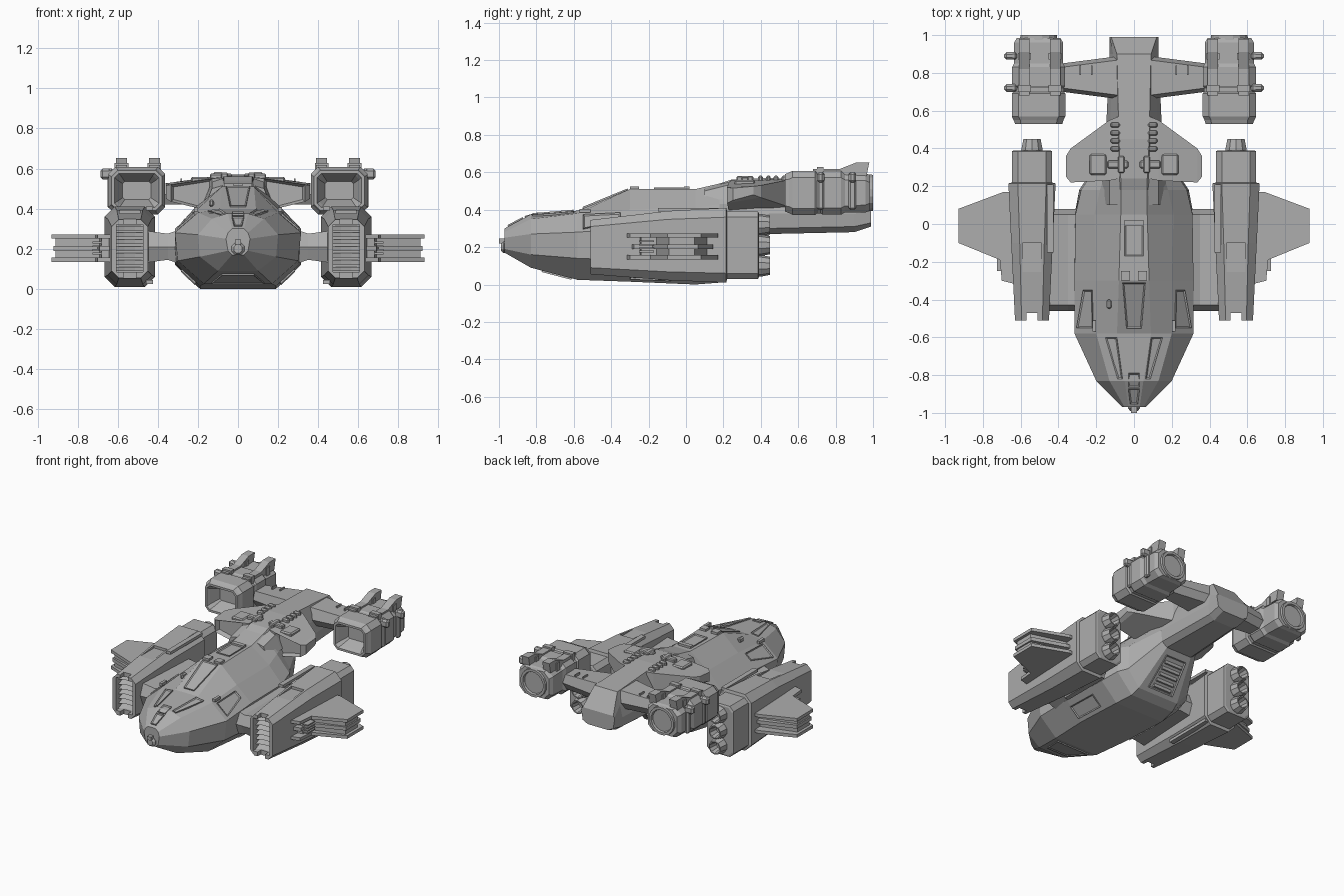
import bpy, bmesh, math
from mathutils import Vector
from mathutils.bvhtree import BVHTree

cube = bpy.data.objects.get("Cube")
if cube:
    bpy.data.objects.remove(cube)

grey = bpy.data.materials.new("hull grey")
grey.use_nodes = True
grey.diffuse_color = (0.42, 0.42, 0.42, 1)
grey.node_tree.nodes["Principled BSDF"].inputs["Base Color"].default_value = (0.42, 0.42, 0.42, 1)


def finish(name, bm, mirror=False, bevel=0):
    bmesh.ops.recalc_face_normals(bm, faces=bm.faces[:])
    mesh = bpy.data.meshes.new(name)
    bm.to_mesh(mesh)
    bm.free()
    mesh.materials.append(grey)
    obj = bpy.data.objects.new(name, mesh)
    bpy.context.collection.objects.link(obj)
    if bevel:
        mod = obj.modifiers.new("bevel", "BEVEL")
        mod.width, mod.segments = bevel, 1
    if mirror:
        obj.modifiers.new("mirror", "MIRROR")
    return obj


def loft_mesh(rings):
    # skin a list of rings with equal point counts and cap both ends
    bm = bmesh.new()
    loops = [[bm.verts.new(p) for p in ring] for ring in rings]
    n = len(loops[0])
    for a, b in zip(loops, loops[1:]):
        for i in range(n):
            j = (i + 1) % n
            bm.faces.new((a[i], a[j], b[j], b[i]))
    bm.faces.new(loops[0])
    bm.faces.new(loops[-1])
    bmesh.ops.recalc_face_normals(bm, faces=bm.faces[:])
    return bm


def loft(name, rings, mirror=True, bevel=0):
    return finish(name, loft_mesh(rings), mirror, bevel)


def prism(name, outline, z0, z1, mirror=True, bevel=0):
    return loft(name, [[(x, y, z) for x, y in outline] for z in (z0, z1)], mirror, bevel)


def box(name, x, y, z, mirror=True, bevel=0):
    outline = [(x[0], y[0]), (x[1], y[0]), (x[1], y[1]), (x[0], y[1])]
    return prism(name, outline, z[0], z[1], mirror, bevel)


def octagon(y, cx, cz, w, h, c):
    # chamfered rectangle across the length axis
    half = [(w, -h + c), (w, h - c), (w - c, h), (c - w, h),
            (-w, h - c), (-w, c - h), (c - w, -h), (w - c, -h)]
    return [(cx + x, y, cz + z) for x, z in half]


def circle(y, cx, cz, r, n):
    return [(cx + r * math.cos(math.tau * (i + .5) / n), y,
             cz + r * math.sin(math.tau * (i + .5) / n)) for i in range(n)]


def cut(obj, x, y, z):
    cutter = box("cutter", x, y, z, False)
    cutter.hide_render = True
    mod = obj.modifiers.new("cut", "BOOLEAN")
    mod.object, mod.operation, mod.solver = cutter, "DIFFERENCE", "EXACT"
    bpy.context.view_layer.objects.active = obj
    bpy.ops.object.modifier_apply(modifier=mod.name)
    bpy.data.objects.remove(cutter)


# fuselage and tail boom: half sections from keel to spine
sections = [
    (-.97, (.03, .17), (.05, .19), (.06, .25), (.05, .28), (.03, .30)),
    (-.83, (.10, .09), (.19, .16), (.20, .27), (.13, .35), (.05, .375)),
    (-.58, (.17, .025), (.30, .14), (.315, .28), (.20, .38), (.09, .395)),
    (-.30, (.19, .015), (.315, .13), (.315, .30), (.20, .40), (.08, .51)),
    (.05, (.19, 0), (.315, .12), (.31, .30), (.21, .41), (.07, .51)),
    (.18, (.17, .01), (.29, .14), (.28, .32), (.18, .43), (.07, .54)),
    (.24, (.16, .04), (.25, .15), (.24, .32), (.16, .43), (.07, .56)),
    (.45, (.10, .27), (.14, .30), (.15, .38), (.13, .46), (.08, .57)),
    (.90, (.08, .28), (.12, .31), (.13, .38), (.11, .46), (.09, .55)),
    (.99, (.08, .31), (.12, .33), (.13, .39), (.13, .41), (.12, .42)),
]
hull_bm = loft_mesh([[(x, y, z) for x, z in half] + [(-x, y, z) for x, z in reversed(half)]
                     for y, *half in sections])
hull_tree = BVHTree.FromBMesh(hull_bm)
finish("fuselage", hull_bm)


def panel(name, corners, up=1, mirror=True):
    # raised frame with a sunken middle, laid on the fuselage
    hits = [hull_tree.ray_cast(Vector((x, y, 2 * up)), Vector((0, 0, -up)))[:2] for x, y in corners]
    bm = loft_mesh([[p + n * d for p, n in hits] for d in (-.01, .008)])
    bm.faces.ensure_lookup_table()
    bmesh.ops.inset_individual(bm, faces=[bm.faces[-1]], thickness=.01, depth=-.006)
    finish(name, bm, mirror)


panel("nose_window", [(.09, -.60), (.15, -.60), (.085, -.82), (.06, -.82)])
panel("cheek_panel", [(.22, -.35), (.265, -.35), (.30, -.55), (.215, -.55)])
panel("canopy_window", [(-.06, -.31), (.06, -.31), (.04, -.55), (-.04, -.55)], 1, False)
panel("nose_tip_window", [(-.03, -.79), (.03, -.79), (.03, -.86), (-.03, -.86)], 1, False)
panel("nose_tip_plate", [(-.03, -.87), (.03, -.87), (.02, -.95), (-.02, -.95)], 1, False)
panel("roof_hatch", [(-.05, .02), (.05, .02), (.05, -.17), (-.05, -.17)], 1, False)
panel("chin_panel", [(-.13, -.61), (.13, -.61), (.08, -.77), (-.08, -.77)], -1, False)
panel("belly_panel", [(.21, -.30), (.28, -.30), (.28, -.08), (.21, -.08)], -1)
panel("rear_ramp", [(-.10, .26), (.10, .26), (.08, .42), (-.08, .42)], -1, False)
for i in range(5):
    y = .275 + i * .028
    z = .04 + (y - .24) * 1.1
    box("ramp_rib", (-.07, .07), (y, y + .012), (z - .012, z + .03), False)
box("hatch_hinge", (.02, .07), (-.30, -.25), (.50, .525))
box("hatch_bar", (-.05, .05), (-.01, .02), (.50, .525), False)
box("canopy_sensor", (.12, .145), (-.45, -.40), (.41, .445), bevel=.008)
box("cheek_rod", (.20, .22), (-.57, -.51), (.385, .405))
loft("nose_sensor", [circle(y, 0, .20, r, 8) for y, r in ((-.90, .035), (-.975, .035), (-.99, .022))], False)
box("nose_probe", (-.015, .015), (-1, -.93), (.22, .245), False)

# side nacelles with open fronts
nacelle = loft("nacelle", [octagon(*s) for s in (
    (-.51, .54, .20, .09, .145, .035), (-.10, .54, .208, .11, .185, .045),
    (.215, .54, .21, .125, .20, .05), (.22, .54, .21, .105, .18, .03),
    (.385, .54, .21, .105, .18, .03), (.39, .54, .21, .095, .17, .03))], False)
cut(nacelle, (.475, .605), (-.6, -.40), (.085, .32))
cut(nacelle, (.51, .57), (-.6, -.47), (-.1, .5))
cut(nacelle, (.49, .59), (-.6, -.10), (.375, .5))
nacelle.modifiers.new("mirror", "MIRROR")
for i in range(7):
    z = .088 + i * .034
    loft("intake_rib", [[(x, y, z), (x, y + .05, z + .022), (x, -.39, z + .022), (x, -.39, z)]
                        for x, y in ((.475, -.48), (.515, -.46), (.565, -.46), (.605, -.48))])
for z in (.10, .21, .32):
    loft("nacelle_nozzle", [circle(y, .54, z, r, 10) for y, r in
                            ((.37, .058), (.40, .058), (.45, .048), (.45, .04), (.39, .03))])
for z in (.005, .37):
    box("nacelle_rail", (.425, .46), (-.15, .21), (z + .02, z + .04))

# inner pylons and double-skinned outer wings
loft("inner_pylon", [[(x, -.46, .21), (x, -.43, .21 + h), (x, .05, .21 + h), (x, .08, .21),
                      (x, .05, .21 - h), (x, -.43, .21 - h)] for x, h in ((.28, .09), (.35, .065), (.46, .08))])
wing = [(.62, .17), (.69, .17), (.93, .08), (.93, -.10), (.71, -.19), (.70, -.30), (.62, -.32)]
for name, z0, z1 in (("wing_upper_skin", .25, .272), ("wing_lower_skin", .135, .157)):
    prism(name, wing, z0, z1)
prism("wing_core", [(x - .02, y * .75 - .015) for x, y in wing], .15, .255)
prism("wing_spar", [(x - .01, y * .9 - .008) for x, y in wing], .19, .215)
for i in range(4):
    box("wing_vent", (.68, .725), (-.25, -.17), (.172 + i * .018, .181 + i * .018))

# shoulder intakes with a sunken front face
shoulder = loft_mesh([[(x, y0, z0), (x, y0, z1), (x, y1, z1 + .01), (x, y1, z0 + .03)]
                      for x, y0, y1, z0, z1 in ((.08, .24, .57, .37, .555), (.13, .23, .55, .385, .55),
                                                (.335, .22, .40, .435, .52), (.36, .25, .36, .45, .515))])
mouth = [f for f in shoulder.faces if f.normal.y < -.9 and f.calc_area() > .015]
bmesh.ops.inset_individual(shoulder, faces=mouth, thickness=.018, depth=-.03)
finish("shoulder_intake", shoulder, True)
box("shoulder_block", (.145, .235), (.26, .37), (.50, .558), bevel=.008)
box("shoulder_clamp", (.03, .14), (.295, .335), (.53, .575), bevel=.006)
box("clamp_pad", (.05, .085), (.27, .36), (.53, .58), bevel=.006)
for i in range(4):
    y = .385 + i * .042
    box("spine_rib", (.075, .125), (y, y + .026), (.50, .582), bevel=.008)
# slanted side fairings ahead of the shoulders
loft("neck_fairing", [[(.06, y, z), (.13, y, z - .02), (.17, y, z - .12), (.06, y, z - .12)]
                      for y, z in ((.10, .52), (.24, .555), (.40, .565))])

# rear engine arms
loft("engine_arm", [[(x, y0, .47), (x, y0 + .02, z), (x, y1 - .02, z), (x, y1, .47), (x, y1 - .03, .42),
                     (x, y0 + .03, .42)] for x, y0, y1, z in ((.07, .66, .89, .55), (.38, .70, .85, .525))])
for x in (.22, .28):
    box("arm_fin", (x, x + .008), (.79, .84), (.50, .55))

# rear engines with a recessed intake and a round exhaust
ex, ez = .505, .49
loft("rear_engine", [octagon(y, ex, ez, w, h, c) for y, w, h, c in (
    (.62, .07, .045, .01), (.55, .10, .075, .02), (.53, .11, .085, .02), (.53, .125, .10, .03),
    (.55, .132, .108, .035), (.57, .142, .118, .035), (.69, .142, .118, .035), (.70, .134, .110, .035),
    (.72, .134, .110, .035), (.73, .140, .116, .035), (.83, .140, .116, .035), (.85, .130, .105, .035),
    (.96, .130, .105, .04), (.985, .115, .095, .04))])
loft("rear_exhaust", [circle(y, ex, ez, r, 16) for y, r in (
    (.94, .105), (1, .098), (1, .08), (.93, .06))])
for x in (.39, .553):
    loft("engine_fin", [[(u, .68, .58), (u, .68, .617), (u, .82, .617), (u, .91, .652), (u, .98, .652),
                         (u, .965, .58)] for u in (x, x + .055)])
    for y in (.70, .87):
        box("fin_strap", (x - .007, x + .062), (y, y + .035), (.57, .628))
for y in (.70, .87):
    box("engine_strap", (.62, .652), (y, y + .04), (.40, .60), bevel=.01)
    box("engine_lug", (.63, .687), (y, y + .04), (.545, .60), bevel=.012)
